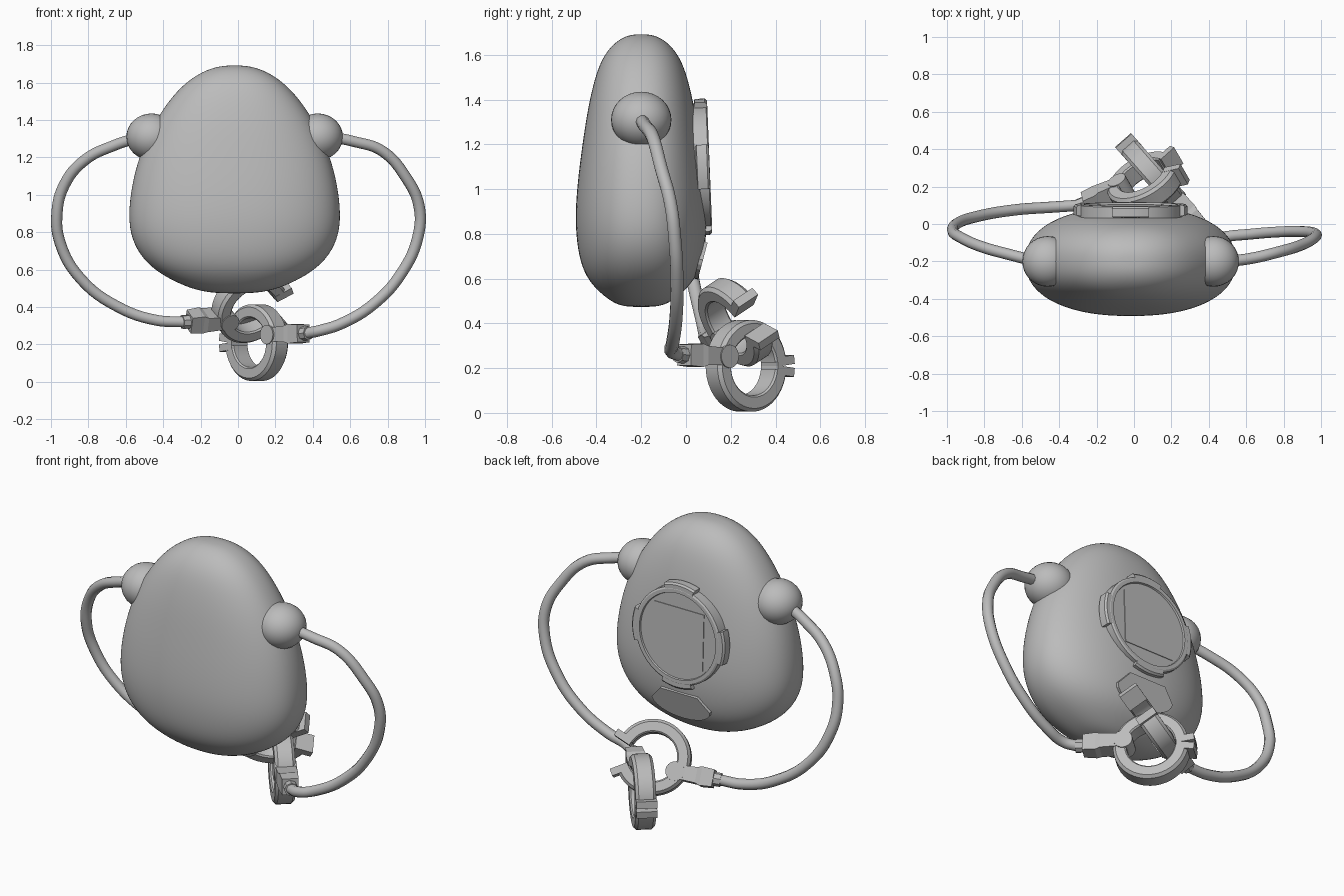
import bpy, bmesh
from math import sin, cos, pi, radians, copysign
from mathutils import Matrix, Vector

default_cube = bpy.data.objects.get("Cube")
if default_cube:
    bpy.data.objects.remove(default_cube)

grey = bpy.data.materials.new("plain grey")
grey.use_nodes = True
grey.diffuse_color = (0.5, 0.5, 0.5, 1)
grey.node_tree.nodes["Principled BSDF"].inputs["Base Color"].default_value = grey.diffuse_color


def finish(name, bm, matrix=Matrix(), smooth=None):
    """Turn a bmesh into a named grey object."""
    bmesh.ops.recalc_face_normals(bm, faces=bm.faces)
    mesh = bpy.data.meshes.new(name)
    bm.to_mesh(mesh)
    bm.free()
    obj = bpy.data.objects.new(name, mesh)
    bpy.context.collection.objects.link(obj)
    mesh.materials.append(grey)
    obj.matrix_world = matrix
    if smooth:
        bpy.ops.object.select_all(action='DESELECT')
        obj.select_set(True)
        bpy.context.view_layer.objects.active = obj
        bpy.ops.object.shade_smooth_by_angle(angle=radians(smooth))
    return obj


def loft(bm, rings, closed=False):
    """Skin a list of equal point loops, capping the ends or closing the loop."""
    loops = [[bm.verts.new(p) for p in ring] for ring in rings]
    pairs = list(zip(loops, loops[1:]))
    if closed:
        pairs.append((loops[-1], loops[0]))
    else:
        bm.faces.new(loops[0])
        bm.faces.new(loops[-1])
    for a, b in pairs:
        for i in range(len(a)):
            j = (i + 1) % len(a)
            bm.faces.new((a[i], a[j], b[j], b[i]))


def ellipse(rx, ry, z, cx=0, cy=0, count=32, power=1):
    """Ellipse loop; a power under one makes it squarer."""
    def bulge(v):
        return copysign(abs(v) ** power, v)
    return [(cx + rx * bulge(cos(2 * pi * i / count)), cy + ry * bulge(sin(2 * pi * i / count)), z)
            for i in range(count)]


def box(bm, size, place):
    bmesh.ops.create_cube(bm, size=1, matrix=place @ Matrix.Diagonal((*size, 1)))


def sweep(bm, section, start, end, steps):
    """Revolve a (radius, height) section about z between two angles."""
    full = end - start >= 360
    count = steps if full else steps + 1
    angles = [radians(start + (end - start) * i / steps) for i in range(count)]
    loft(bm, [[(r * cos(a), r * sin(a), h) for r, h in section] for a in angles], full)


def frame(origin, x_axis, z_axis):
    z = Vector(z_axis).normalized()
    x = Vector(x_axis)
    x = (x - z * x.dot(z)).normalized()
    m = Matrix((x, z.cross(x), z)).transposed().to_4x4()
    m.translation = origin
    return m


# Body: egg-shaped shell, (height, half width, half depth)
MID_X, MID_Y = -0.018, -0.2
profile = [(0.473, 0.08, 0.055), (0.483, 0.17, 0.105), (0.508, 0.26, 0.15), (0.57, 0.39, 0.222),
           (0.65, 0.49, 0.268), (0.76, 0.555, 0.29), (0.89, 0.572, 0.297),
           (1.05, 0.553, 0.284), (1.2, 0.515, 0.264), (1.36, 0.448, 0.24),
           (1.5, 0.357, 0.208), (1.59, 0.275, 0.173), (1.65, 0.19, 0.125), (1.682, 0.11, 0.075),
           (1.692, 0.04, 0.03)]
bm = bmesh.new()
loft(bm, [ellipse(w, d, z, MID_X, MID_Y, power=0.88) for z, w, d in profile])
body = finish("body", bm, smooth=80)
body.modifiers.new("round", 'SUBSURF').levels = 2

# Shoulder balls
for side, name in ((1, "left_shoulder"), (-1, "right_shoulder")):
    bm = bmesh.new()
    bmesh.ops.create_uvsphere(bm, u_segments=32, v_segments=16, radius=1)
    place = Matrix.Translation((MID_X + side * 0.444, MID_Y, 1.31)) @ Matrix.Diagonal((0.135, 0.135, 0.125, 1))
    finish(name, bm, place, smooth=60)

# Hose arms
LEFT_END, RIGHT_END = (0.37, -0.03, 0.26), (-0.29, 0.1, 0.32)
paths = {
    "left_arm": [(0.5, -0.2, 1.31), (0.62, -0.185, 1.285), (0.77, -0.15, 1.235), (0.9, -0.11, 1.09),
                 (0.968, -0.07, 0.94), (0.963, -0.05, 0.78), (0.88, -0.04, 0.59),
                 (0.73, -0.045, 0.42), (0.55, -0.06, 0.31), (0.44, -0.065, 0.275), LEFT_END],
    "right_arm": [(-0.52, -0.2, 1.31), (-0.66, -0.165, 1.265), (-0.82, -0.12, 1.185), (-0.93, -0.07, 1.05),
                  (-0.968, -0.04, 0.9), (-0.95, 0, 0.74), (-0.84, 0.04, 0.55),
                  (-0.64, 0.075, 0.4), (-0.44, 0.09, 0.33), RIGHT_END]}
for name, points in paths.items():
    curve = bpy.data.curves.new(name, 'CURVE')
    curve.dimensions = '3D'
    curve.bevel_depth = 0.03
    curve.bevel_resolution = 3
    curve.resolution_u = 6
    curve.use_fill_caps = True
    spline = curve.splines.new('BEZIER')
    spline.bezier_points.add(len(points) - 1)
    for bez, p in zip(spline.bezier_points, points):
        bez.co = p
        bez.handle_left_type = bez.handle_right_type = 'AUTO'
    curve.materials.append(grey)
    bpy.context.collection.objects.link(bpy.data.objects.new(name, curve))

# Round back panel with raised rim, four tabs and a thin square plate
panel = frame((MID_X, 0.1, 1.1), (-1, 0, 0), (0, 1, 0.04))
bm = bmesh.new()
sweep(bm, [(0.245, -0.01), (0.25, 0.006), (0.27, 0.006), (0.28, 0), (0.28, -0.1), (0.245, -0.1)], 0, 360, 48)
finish("panel_rim", bm, panel, smooth=30)
bm = bmesh.new()
loft(bm, [ellipse(0.248, 0.248, z) for z in (-0.1, -0.004)])
finish("panel_disc", bm, panel, smooth=30)
bm = bmesh.new()
for quarter in range(4):
    sweep(bm, [(0.26, 0.005), (0.295, 0.005), (0.305, -0.005), (0.305, -0.05), (0.26, -0.06)],
          quarter * 90 - 19, quarter * 90 + 19, 8)
finish("panel_tabs", bm, panel, smooth=30)
bm = bmesh.new()
box(bm, (0.33, 0.33, 0.006), Matrix.Translation((0, 0, -0.003)))
finish("panel_square", bm, panel)

# Lower back patch: flat top, rounded bottom
bm = bmesh.new()
outline = [(0.19 * cos(a), 0.09 * sin(a)) for a in (pi * i / 12 for i in range(-12, 1))]
outline += [(0.12, 0.08), (-0.12, 0.08)]
loft(bm, [[(x, y, z) for x, y in outline] for z in (-0.05, 0.008)])
finish("lower_patch", bm, frame((MID_X, 0.068, 0.685), (-1, 0, 0), (0, 0.966, -0.256)))

# Cuffs: split ring with end flanges, pivot knob and link to the hose
SECTION = [(0.132, -0.048), (0.14, -0.056), (0.19, -0.056), (0.205, -0.04),
           (0.205, 0.04), (0.19, 0.056), (0.14, 0.056), (0.132, 0.048)]


def cuff(name, place, start, end, pivot, reach, hose_end):
    bm = bmesh.new()
    sweep(bm, SECTION, start, end, 44)
    finish(name + "_ring", bm, place, smooth=25)
    # Flanges at the split
    bm = bmesh.new()
    for angle in (start, end):
        box(bm, (0.1, 0.04, 0.114),
            Matrix.Rotation(radians(angle), 4, 'Z') @ Matrix.Translation((0.19, 0, 0)))
    finish(name + "_flanges", bm, place)
    # Pivot knob
    hub = Vector((reach * cos(radians(pivot)), reach * sin(radians(pivot)), 0))
    bm = bmesh.new()
    loft(bm, [ellipse(0.052, 0.052, z, hub.x, hub.y, 24) for z in (-0.062, 0.062)])
    finish(name + "_knob", bm, place, smooth=30)
    # Link and hose collar
    axis = place.to_3x3() @ Vector((0, 0, 1))
    inner = place @ hub
    run = Vector(hose_end) - inner
    link = frame(inner, axis, run)
    bm = bmesh.new()
    loft(bm, [[(sx * w, sy * h, z * run.length) for sx, sy in ((1, 1), (-1, 1), (-1, -1), (1, -1))]
              for z, w, h in ((0.1, 0.055, 0.038), (0.5, 0.055, 0.043), (0.6, 0.05, 0.052), (0.88, 0.045, 0.047))])
    loft(bm, [ellipse(0.038, 0.038, z * run.length, count=8) for z in (0.85, 1.04)])
    finish(name + "_link", bm, link)


cuff("right_cuff", frame((0.06, 0.22, 0.405), (-0.866, -0.5, 0), (-0.433, 0.75, 0.5)),
     -157, 148, -31, 0.145, RIGHT_END)
cuff("left_cuff", frame((0.1, 0.268, 0.21), (-0.66, 0.75, 0), (0.75, 0.66, 0)),
     7, 353, 164, 0.155, LEFT_END)
